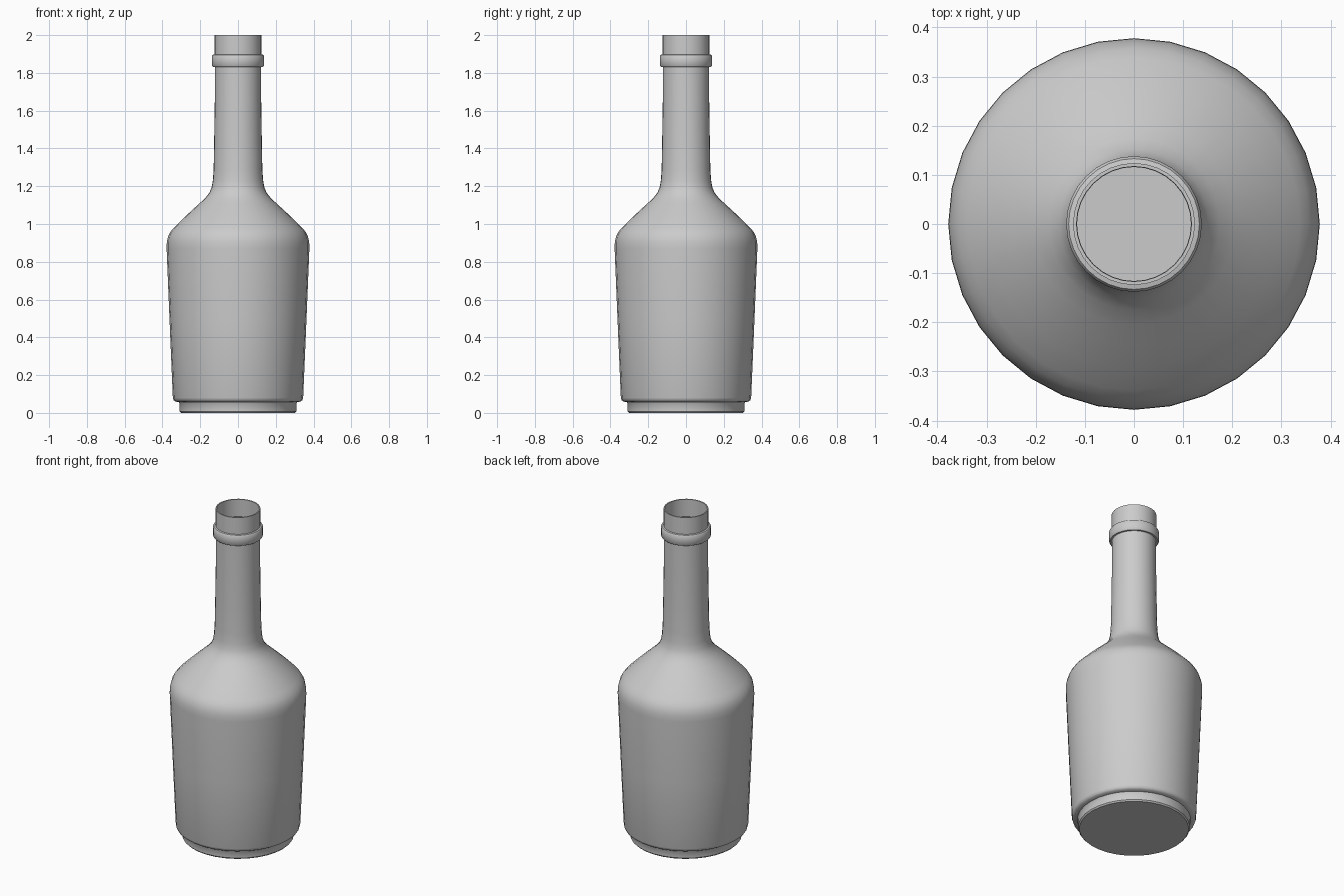
import bpy, bmesh, math

if "Cube" in bpy.data.objects:
    bpy.data.objects.remove(bpy.data.objects["Cube"])

SEGMENTS = 32

# Bottle outline as (radius, height), from base centre to mouth
PROFILE = [
    (0.0, 0.0), (0.302, 0.0), (0.309, 0.008), (0.309, 0.05), (0.314, 0.057),
    (0.332, 0.06), (0.341, 0.067), (0.345, 0.08),
    (0.362, 0.48), (0.378, 0.87), (0.377, 0.905), (0.37, 0.935), (0.357, 0.96),
    (0.338, 0.982), (0.295, 1.025), (0.25, 1.067), (0.205, 1.108),
    (0.174, 1.137), (0.152, 1.165), (0.14, 1.192), (0.133, 1.23),
    (0.129, 1.29), (0.126, 1.45), (0.123, 1.65), (0.123, 1.832),
    (0.133, 1.832), (0.138, 1.838), (0.138, 1.889), (0.133, 1.896),
    (0.124, 1.898), (0.124, 2.0),
]


def lathe(name, profile):
    bm = bmesh.new()
    verts = [bm.verts.new((r, 0, z)) for r, z in profile]
    edges = [bm.edges.new(pair) for pair in zip(verts, verts[1:])]
    bmesh.ops.spin(bm, geom=verts + edges, cent=(0, 0, 0), axis=(0, 0, 1),
                   angle=math.tau, steps=SEGMENTS)
    bmesh.ops.remove_doubles(bm, verts=bm.verts, dist=1e-4)
    # Make the normals face outward, using the base as reference
    bmesh.ops.recalc_face_normals(bm, faces=bm.faces)
    bm.faces.ensure_lookup_table()
    base = min(bm.faces, key=lambda f: f.calc_center_median().z)
    if base.normal.z > 0:
        bmesh.ops.reverse_faces(bm, faces=bm.faces)
    mesh = bpy.data.meshes.new(name)
    bm.to_mesh(mesh)
    bm.free()
    obj = bpy.data.objects.new(name, mesh)
    bpy.context.collection.objects.link(obj)
    return obj


# Hollow bottle with a thin wall and an open mouth
bottle = lathe("bottle", PROFILE)
wall = bottle.modifiers.new("wall", "SOLIDIFY")
wall.thickness = 0.007
wall.offset = -1

bpy.context.view_layer.objects.active = bottle
bottle.select_set(True)
bpy.ops.object.modifier_apply(modifier="wall")
bpy.ops.object.shade_smooth_by_angle(angle=math.radians(40))
